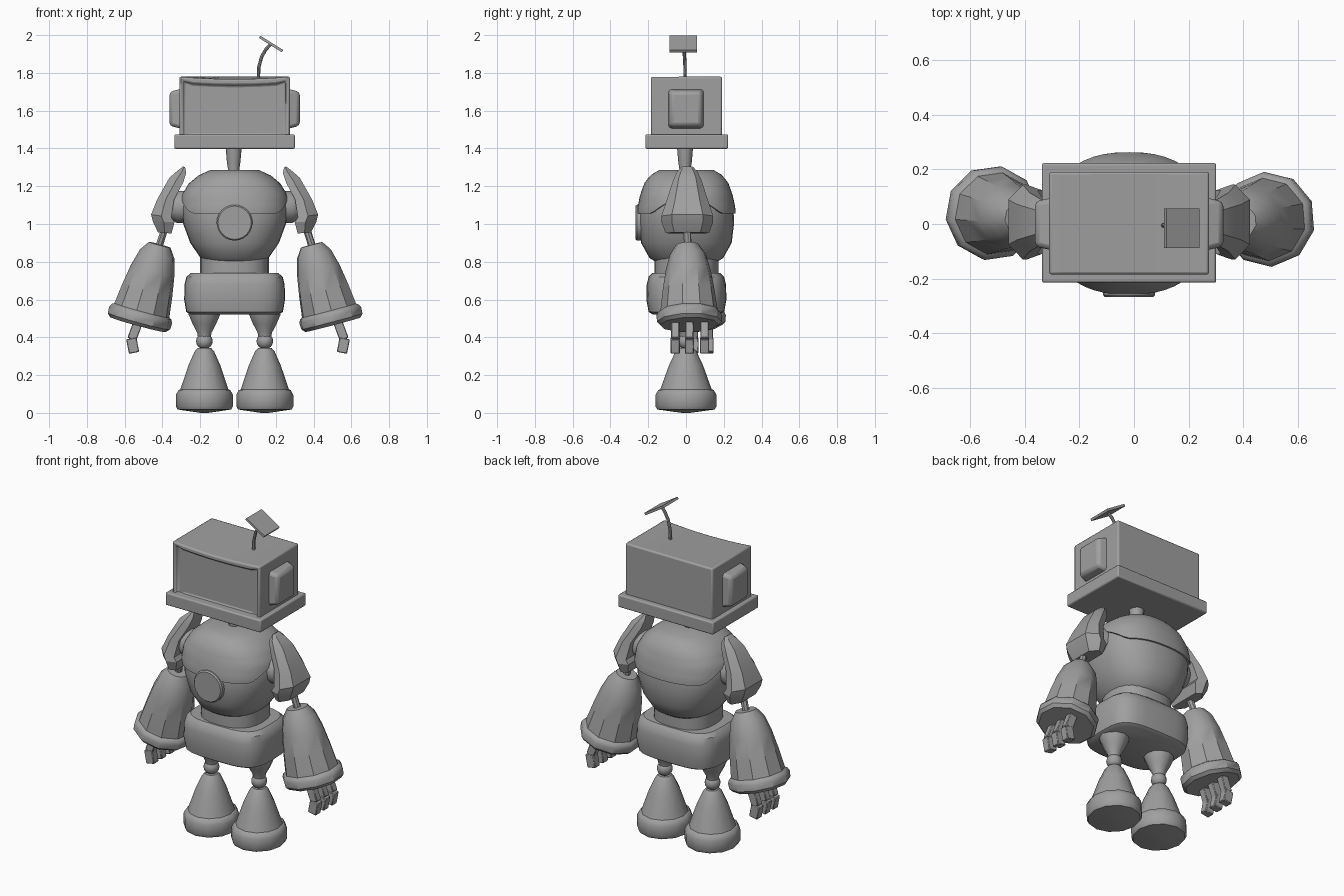
import bpy, bmesh, math
from mathutils import Matrix, Vector

old = bpy.data.objects.get("Cube")
if old:
    bpy.data.objects.remove(old)

XC = -0.018   # the body's own middle line
grey = bpy.data.materials.new("plain grey")
grey.use_nodes = True
grey.diffuse_color = (0.35, 0.35, 0.35, 1)
grey.node_tree.nodes["Principled BSDF"].inputs["Base Color"].default_value = (0.35, 0.35, 0.35, 1)


def finish(name, bm, bevel=0, segments=2, angle=35):
    bmesh.ops.recalc_face_normals(bm, faces=bm.faces)
    mesh = bpy.data.meshes.new(name)
    bm.to_mesh(mesh)
    bm.free()
    ob = bpy.data.objects.new(name, mesh)
    bpy.context.collection.objects.link(ob)
    mesh.materials.append(grey)
    bpy.ops.object.select_all(action='DESELECT')
    ob.select_set(True)
    bpy.context.view_layer.objects.active = ob
    bpy.ops.object.shade_smooth_by_angle(angle=math.radians(angle))
    if bevel:
        mod = ob.modifiers.new("Bevel", 'BEVEL')
        mod.width, mod.segments = bevel, segments
        mod.limit_method = 'ANGLE'
    return ob


def skin(name, rings, cap_start=True, cap_end=True, **kw):
    """Join rings of points into one closed skin."""
    bm = bmesh.new()
    rows = [[bm.verts.new(p) for p in ring] for ring in rings]
    for a, b in zip(rows, rows[1:]):
        for i in range(len(a)):
            j = (i + 1) % len(a)
            bm.faces.new((a[i], a[j], b[j], b[i]))
    if cap_start:
        bm.faces.new(rows[0])
    if cap_end:
        bm.faces.new(rows[-1])
    return finish(name, bm, **kw)


def oval(rx, ry, n, power, i):
    a = math.tau * i / n
    c, s = math.cos(a), math.sin(a)
    return (rx * math.copysign(abs(c) ** (2 / power), c),
            ry * math.copysign(abs(s) ** (2 / power), s))


def loft(name, profile, n=12, power=2, place=Matrix(), **kw):
    """Profile of (height, x radius, y radius) along local z."""
    rings = [[place @ Vector((*oval(rx, ry, n, power, i), h)) for i in range(n)]
             for h, rx, ry in profile]
    return skin(name, rings, **kw)


def lathe(name, profile, **kw):
    return loft(name, [(h, r, r) for h, r in profile], **kw)


def along(p, q):
    p, q = Vector(p), Vector(q)
    return Matrix.Translation(p) @ (q - p).to_track_quat('Z', 'Y').to_matrix().to_4x4()


def rod(name, p, q, r, n=8):
    length = (Vector(q) - Vector(p)).length
    return lathe(name, [(0, r), (length, r)], n=n, place=along(p, q))


def box(name, centre, size, rot=Matrix(), taper=None, **kw):
    bm = bmesh.new()
    bmesh.ops.create_cube(bm, size=1)
    for v in bm.verts:
        if taper and v.co.x > 0:
            v.co.y *= taper
            v.co.z *= taper
        v.co = Vector(centre) + rot @ Vector([a * b for a, b in zip(v.co, size)])
    return finish(name, bm, **kw)


# Head: box with a sagging front edge and a recessed screen
bm = bmesh.new()
bmesh.ops.create_cube(bm, size=1)
bmesh.ops.subdivide_edges(
    bm, cuts=7, use_grid_fill=True,
    edges=[e for e in bm.edges if abs(e.verts[0].co.x - e.verts[1].co.x) > 0.5])
for v in bm.verts:
    if v.co.z > 0 and v.co.y < 0:
        v.co.z -= 0.04 * (1 - (2 * v.co.x) ** 2)
    v.co = Vector((XC + v.co.x * 0.585, 0.003 + v.co.y * 0.376, 1.61 + v.co.z * 0.34))
bm.normal_update()
front = [f for f in bm.faces if f.normal.y < -0.9]
bmesh.ops.inset_region(bm, faces=front, thickness=0.03, depth=0)
bmesh.ops.inset_region(bm, faces=front, thickness=0.004, depth=-0.022)
finish("head_case", bm, bevel=0.012)
box("head_base", (XC, 0.004, 1.436), (0.638, 0.438, 0.076), bevel=0.008)
for side, word in ((1, "left"), (-1, "right")):
    box(word + "_ear", (XC + side * 0.3, 0, 1.61), (side * 0.09, 0.205, 0.225),
        taper=0.8, bevel=0.018)

# Antenna
path = [(0.108, -0.005, 1.76), (0.11, -0.005, 1.83), (0.125, -0.008, 1.885),
        (0.148, -0.01, 1.925), (0.176, -0.015, 1.955)]
skin("antenna_stem", [[along(p, q) @ Vector((*oval(0.009, 0.009, 8, 2, i), 0))
                       for i in range(8)]
                      for p, q in zip(path, path[1:] + [(0.2, -0.015, 1.99)])])
box("antenna_plate", (0.175, -0.015, 1.953), (0.143, 0.145, 0.014),
    rot=Matrix.Rotation(math.radians(32), 3, 'Y'))

# Neck
lathe("neck", [(1.25, 0.03), (1.29, 0.03), (1.33, 0.036), (1.4, 0.042)],
      place=Matrix.Translation((XC - 0.005, -0.005, 0)))

# Torso body and the overlapping upper shell with a dipping seam
torso = [(0.785, 0.13, 0.14), (0.82, 0.18, 0.195), (0.9, 0.235, 0.24), (1.0, 0.272, 0.252),
         (1.08, 0.283, 0.25), (1.15, 0.272, 0.235), (1.21, 0.232, 0.212),
         (1.25, 0.18, 0.18), (1.275, 0.12, 0.135)]
mid = Matrix.Translation((XC, 0.002, 0))
loft("torso", torso, n=32, power=2.4, place=mid)


def radii(z):
    for a, b in zip(torso, torso[1:]):
        if z <= b[0]:
            t = (z - a[0]) / (b[0] - a[0])
            return [a[k] + (b[k] - a[k]) * t + 0.01 for k in (1, 2)]
    return [r + 0.01 for r in torso[-1][1:]]


shell, N, STEPS = [], 48, 10
for k in range(-1, STEPS + 1):
    t = max(k, 0) / STEPS
    ring = []
    for i in range(N):
        seam = 1.145 - 0.09 * min(1, 1.5 * abs(math.sin(math.tau * i / N))) ** 1.5
        z = seam + (1.275 - seam) * t
        rx, ry = radii(z)
        inset = 0.02 if k < 0 else 0
        x, y = oval(rx - inset, ry - inset, N, 2.4, i)
        ring.append(mid @ Vector((x, y, z + 0.01 * t)))
    shell.append(ring)
skin("torso_shell", shell, cap_start=False)
lathe("chest_button", [(0, 0.095), (0.05, 0.095), (0.058, 0.088)], n=24,
      place=along((XC, -0.21, 1.007), (XC, -0.3, 1.007)))

# Waist and pelvis
loft("waist", [(0.7, 0.182, 0.17), (0.84, 0.182, 0.17)], n=24, power=2.5, place=mid)
loft("pelvis", [(0.522, 0.235, 0.18), (0.535, 0.256, 0.2), (0.6, 0.267, 0.212),
                (0.68, 0.265, 0.21), (0.72, 0.255, 0.2), (0.74, 0.232, 0.18)],
     n=32, power=3.6, place=mid)

# Shoulder plate stations: outer x, z, inner x, z, half width
pad = [(0.272, 1.305, 0.262, 1.3, 0.03), (0.305, 1.28, 0.256, 1.27, 0.055),
       (0.345, 1.245, 0.272, 1.22, 0.075), (0.41, 1.13, 0.32, 1.13, 0.108),
       (0.442, 1.05, 0.335, 1.035, 0.137), (0.432, 1.01, 0.318, 1.01, 0.137),
       (0.405, 0.955, 0.334, 0.95, 0.115)]
forearm = [(0, 0.06), (0.05, 0.095), (0.14, 0.12), (0.25, 0.138), (0.36, 0.152),
           (0.368, 0.165), (0.385, 0.174), (0.42, 0.172), (0.438, 0.155)]
foot = [(0, 0.02), (0.018, 0.142), (0.035, 0.151), (0.095, 0.151), (0.12, 0.138),
        (0.125, 0.127), (0.25, 0.085), (0.325, 0.052), (0.343, 0.036)]

for side, word, elbow, wrist, shift in (
        (1, "left", 0.39, 0.502, 0.018), (-1, "right", 0.415, 0.53, 0.042)):
    # Shoulder
    lathe(word + "_shoulder_joint",
          [(0, 0.085), (0.09, 0.085), (0.115, 0.07), (0.15, 0.045), (0.19, 0.04)], n=16,
          place=along((XC + side * 0.215, 0, 1.09), (XC + side * 0.4, 0, 1.09)))
    rings = []
    for ox, oz, ix, iz, w in pad:
        mx, mz = (ox + ix) / 2, (oz + iz) / 2
        section = [(ix, -0.85 * w, iz), (mx, -w, mz), (ox, -0.6 * w, oz),
                   (ox, 0.6 * w, oz), (mx, w, mz), (ix, 0.85 * w, iz)]
        rings.append([(XC + side * x, 0.007 + y, z) for x, y, z in section])
    skin(word + "_shoulder_plate", rings, angle=30)

    # Forearm
    top, end = (side * elbow, shift / 2, 0.89), (side * wrist, shift, 0.465)
    rod(word + "_elbow_rod", (side * (elbow - 0.035), 0.005, 1.0), top, 0.02)
    lathe(word + "_forearm", forearm, n=10, place=along(top, end))

    # Three two-part fingers
    for k, y in enumerate((-0.075, 0.0, 0.08)):
        y += shift
        for part, a, b, r in (("base", (0.525, 0.49), (0.562, 0.39), 0.026),
                              ("tip", (0.565, 0.395), (0.55, 0.318), 0.029)):
            p, q = Vector((side * a[0], y, a[1])), Vector((side * b[0], y, b[1]))
            d = q - p
            turn = Matrix.Rotation(math.atan2(d.x, d.z), 3, 'Y')
            box(f"{word}_finger_{k + 1}_{part}", (p + q) / 2,
                (r * 1.9, r * 1.65, d.length), rot=turn, bevel=0.004, segments=1)

    # Leg
    at = Matrix.Translation((XC + side * 0.16, 0, 0))
    lathe(word + "_thigh", [(0.55, 0.088), (0.52, 0.083), (0.47, 0.062), (0.425, 0.038),
                            (0.4, 0.034)], place=at)
    ball = [(0.38 - 0.042 * math.cos(math.pi * i / 8),
             0.002 + 0.042 * math.sin(math.pi * i / 8)) for i in range(9)]
    lathe(word + "_knee_ball", ball, n=16, place=at)
    loft(word + "_foot", [(h, r, r * 1.07) for h, r in foot], place=at, angle=40)
